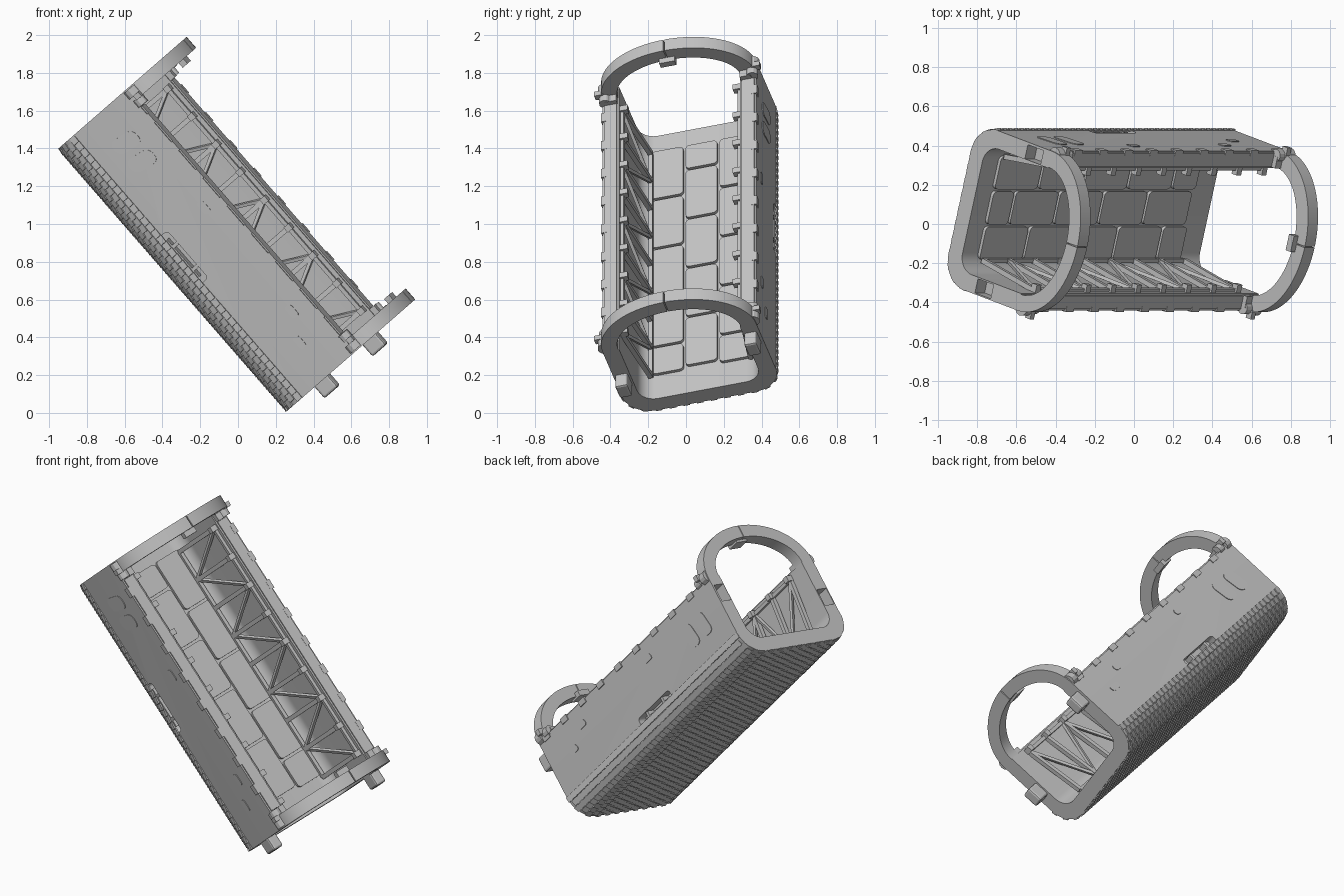
import bpy, bmesh, math
from mathutils import Matrix, Vector

cube = bpy.data.objects.get("Cube")
if cube:
    bpy.data.objects.remove(cube)

# Local frame: X along the channel, Y across it, Z towards its open side
PLACE = (Matrix.Rotation(math.radians(48.96), 4, 'Y') @ Matrix.Rotation(math.radians(16), 4, 'X')
         @ Matrix.Translation((-0.7585, 0.1845, 0)))
HALF_L, HALF_W, BASE, RIM, RAD, WALL = 0.9215, 0.4225, 0.243, 0.77, 0.15, 0.09

grey = bpy.data.materials.new("plain grey")
grey.use_nodes = True
colour = (0.55, 0.55, 0.55, 1)
grey.diffuse_color = colour
grey.node_tree.nodes["Principled BSDF"].inputs["Base Color"].default_value = colour


def finish(name, bm, bevel=0):
    bmesh.ops.recalc_face_normals(bm, faces=bm.faces)
    mesh = bpy.data.meshes.new(name)
    bm.to_mesh(mesh)
    bm.free()
    mesh.materials.append(grey)
    obj = bpy.data.objects.new(name, mesh)
    bpy.context.collection.objects.link(obj)
    obj.matrix_world = PLACE
    if bevel:
        mod = obj.modifiers.new("soft edges", 'BEVEL')
        mod.width, mod.segments = bevel, 2
    return obj


def box(bm, centre, size, rot=Matrix()):
    bmesh.ops.create_cube(bm, size=1, matrix=Matrix.Translation(centre) @ rot @ Matrix.Diagonal((*size, 1)))


def bar(bm, a, b, thick):
    a, b = Vector(a), Vector(b)
    rot = (b - a).to_track_quat('Z', 'Y').to_matrix().to_4x4()
    box(bm, (a + b) / 2, (thick, thick, (b - a).length), rot)


def extrude(bm, points, vec):
    face = bm.faces.new([bm.verts.new(p) for p in points])
    out = bmesh.ops.extrude_face_region(bm, geom=[face])
    bmesh.ops.translate(bm, vec=vec, verts=[g for g in out["geom"] if isinstance(g, bmesh.types.BMVert)])


def rounded_rect(w, h, r, lean=0):
    pts = []
    for k, (sx, sy) in enumerate([(1, 1), (-1, 1), (-1, -1), (1, -1)]):
        for i in range(5):
            a = math.pi / 2 * (k + i / 4)
            y = sy * (h / 2 - r) + r * math.sin(a)
            pts.append((sx * (w / 2 - r) + r * math.cos(a) + lean * y, y))
    return pts


def u_path(inset, r):
    # Left rim, round the base, to the right rim
    hw, pts = HALF_W - inset, [(-HALF_W + inset, RIM)]
    for side, start in ((-1, math.pi), (1, 1.5 * math.pi)):
        for i in range(13):
            a = start + math.pi / 2 * i / 12
            pts.append((side * (hw - r) + r * math.cos(a), BASE + inset + r + r * math.sin(a)))
    return pts + [(hw, RIM)]


# Channel body
bm = bmesh.new()
profile = u_path(0, RAD) + u_path(WALL, 0.09)[::-1]
extrude(bm, [(-HALF_L, y, z) for y, z in profile], (2 * HALF_L, 0, 0))
body = finish("channel_body", bm)

# Peg sockets and grip slots cut from the body
PEGS = [(-0.378, 0.524), (0.372, 0.66)]
bm = bmesh.new()
for y, z in PEGS:
    box(bm, (-HALF_L, y, z), (0.15, 0.075, 0.11))
for side in (-1, 1):
    extrude(bm, [(x - 0.05, side * (HALF_W - 0.055), z + 0.39)
                 for x, z in rounded_rect(0.33, 0.085, 0.02)], (0, side * 0.1, 0))
cutter = finish("slot_cutter", bm)
cutter.hide_render = True
cut = body.modifiers.new("slots", 'BOOLEAN')
cut.object, cut.solver = cutter, 'EXACT'
bpy.context.view_layer.update()
cut_mesh = bpy.data.meshes.new_from_object(body.evaluated_get(bpy.context.evaluated_depsgraph_get()))
body.modifiers.clear()
body.data = cut_mesh
bpy.data.objects.remove(cutter)

# Grip bars inside the slots
bm = bmesh.new()
for side in (-1, 1):
    y = side * (HALF_W - 0.03)
    box(bm, (-0.05, y, 0.39), (0.26, 0.05, 0.018))
    for x in (-0.13, 0.03):
        box(bm, (x, y, 0.39), (0.02, 0.05, 0.08))
finish("grip_bars", bm)

# Connecting pegs
bm = bmesh.new()
for y, z in PEGS:
    box(bm, (HALF_L + 0.025, y, z), (0.11, 0.07, 0.1))
finish("end_pegs", bm, 0.012)

# Split arches closing each end, with a tab under the crown
smooth = [body]
for label, end in (("upper", -1), ("lower", 1)):
    x0 = end * HALF_L
    bm = bmesh.new()
    for side in (-1, 1):
        angles = [math.pi / 2 * i / 24 for i in range(25)]
        angles[-1] -= 0.008
        ring = [(side * HALF_W * math.cos(a), RIM + 0.3 * math.sin(a)) for a in angles]
        ring += [(side * (HALF_W - 0.085) * math.cos(a), RIM + 0.222 * math.sin(a)) for a in angles[::-1]]
        extrude(bm, [(x0, y, z) for y, z in ring], (-end * 0.077, 0, 0))
    smooth.append(finish(label + "_arch", bm))
    bm = bmesh.new()
    box(bm, (x0 - end * 0.07, 0, RIM + 0.225), (0.08, 0.085, 0.035))
    finish(label + "_arch_tab", bm)
    # Hinge knuckles
    bm = bmesh.new()
    for side in (-1, 1):
        for k, r in ((0.03, 0.04), (0.095, 0.032)):
            bmesh.ops.create_cone(bm, cap_ends=True, segments=12, radius1=r, radius2=r, depth=0.045,
                                  matrix=Matrix.Translation((x0 - end * k, side * 0.405, RIM + 0.015))
                                  @ Matrix.Rotation(math.pi / 2, 4, 'Y'))
        box(bm, (x0 - end * 0.06, side * 0.37, RIM + 0.01), (0.12, 0.06, 0.045))
        box(bm, (x0 - end * 0.065, side * 0.43, RIM + 0.035), (0.03, 0.05, 0.035))
    finish(label + "_hinge_knuckles", bm)

# Overlapping scales round the outside of the base
flat = 2 * (HALF_W - RAD)
arc = RAD * math.pi / 2
rows, cols = 27, 42
pitch, step = (flat + 2 * arc) / rows, 2 * HALF_L / cols
bm = bmesh.new()
for r in range(rows):
    t = (r + 0.5) * pitch - arc - flat / 2
    over = max(0, abs(t) - flat / 2)
    side = 1 if t > 0 else -1
    a = side * over / RAD
    normal = Vector((0, math.sin(a), -math.cos(a)))
    centre = Vector((0, max(-flat / 2, min(flat / 2, t)), BASE + RAD)) + normal * (RAD + 0.001)
    turn = Matrix.Rotation(a, 4, 'X') @ Matrix.Rotation(math.radians(9), 4, 'Y')
    for c in range(cols - r % 2):
        x = -HALF_L + (c + 0.5 + 0.5 * (r % 2)) * step
        box(bm, centre + Vector((x, 0, 0)), (step * 0.97, pitch * 0.94, 0.008), turn)
finish("base_scales", bm)

# Staggered floor tiles
bm = bmesh.new()
for col in (-1, 0, 1):
    x = -0.8 - (0.17 if col == 0 else 0)
    while x < 0.74:
        a, b = max(x, -0.8), min(x + 0.33, 0.76)
        if b - a > 0.05:
            extrude(bm, [((a + b) / 2 + px, col * 0.187 + py, BASE + WALL - 0.005)
                         for px, py in rounded_rect(b - a, 0.174, 0.022)], (0, 0, 0.022))
        x += 0.345
finish("floor_tiles", bm)

# Truss lining, rim rail and rim studs on each wall
posts = [-0.78 + 0.195 * i for i in range(9)]
for label, side in (("front", -1), ("back", 1)):
    top, low = (side * 0.325, RIM - 0.035), (side * 0.275, BASE + WALL + 0.025)
    bm = bmesh.new()
    for i, x in enumerate(posts):
        bar(bm, (x, *top), (x, *low), 0.026)
        box(bm, (x, side * 0.315, RIM - 0.03), (0.035, 0.05, 0.035))
        if i:
            ends = (posts[i - 1], x) if i % 2 else (x, posts[i - 1])
            bar(bm, (ends[0], *top), (ends[1], *low), 0.018)
    for y, z in (top, low):
        bar(bm, (posts[0], y, z), (posts[-1], y, z), 0.022)
    finish(label + "_wall_truss", bm)
    bm = bmesh.new()
    box(bm, (0, side * 0.378, RIM), (1.6, 0.07, 0.016))
    for x in posts:
        box(bm, (x + 0.06, side * 0.414, RIM - 0.008), (0.06, 0.03, 0.035))
    finish(label + "_rim_rail", bm)
    # Flush vent covers and small latch plates
    bm = bmesh.new()
    plates = [(-0.71, 0.58, 0.09, 0.15), (-0.58, 0.58, 0.09, 0.15), (-0.18, 0.67, 0.075, 0.04),
              (0.54, 0.66, 0.075, 0.04), (0.69, 0.58, 0.075, 0.04)]
    for x, z, w, h in plates:
        extrude(bm, [(x + px, side * (HALF_W - 0.002), z + pz)
                     for px, pz in rounded_rect(w, h, min(w, h) * 0.4, 0.15)], (0, side * 0.006, 0))
    finish(label + "_wall_plates", bm)

bpy.ops.object.select_all(action='DESELECT')
for obj in smooth:
    obj.select_set(True)
bpy.context.view_layer.objects.active = body
bpy.ops.object.shade_smooth_by_angle(angle=math.radians(30))
